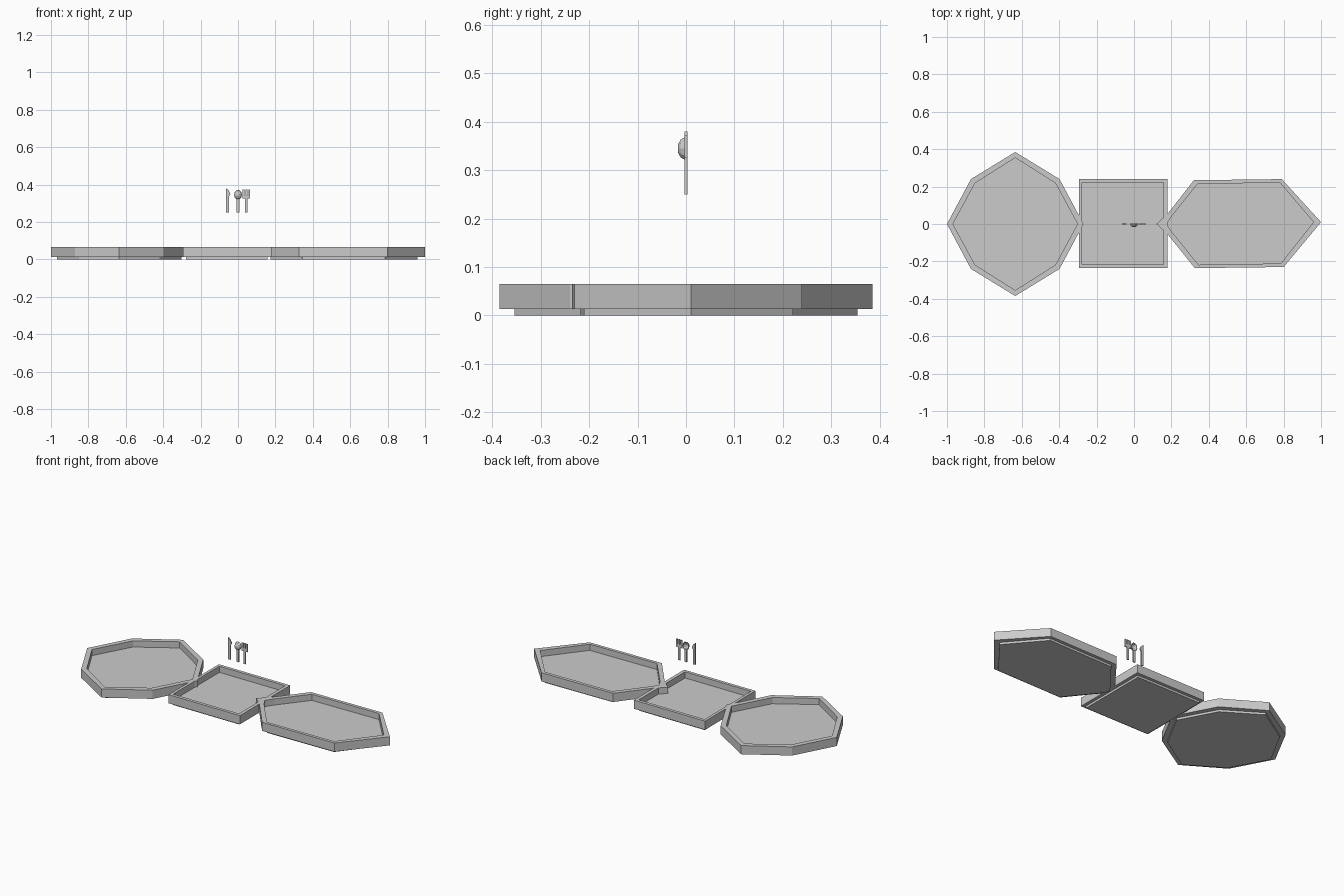
import bpy, bmesh, math

if "Cube" in bpy.data.objects:
    bpy.data.objects.remove(bpy.data.objects["Cube"])


def loft(name, rings):
    """Skin a list of equal-length point rings and cap both ends."""
    bm = bmesh.new()
    loops = [[bm.verts.new(p) for p in ring] for ring in rings]
    n = len(loops[0])
    for a, b in zip(loops, loops[1:]):
        for i in range(n):
            j = (i + 1) % n
            bm.faces.new((a[i], a[j], b[j], b[i]))
    bm.faces.new(loops[0][::-1])
    bm.faces.new(loops[-1])
    bmesh.ops.recalc_face_normals(bm, faces=bm.faces)
    mesh = bpy.data.meshes.new(name)
    bm.to_mesh(mesh)
    bm.free()
    obj = bpy.data.objects.new(name, mesh)
    bpy.context.collection.objects.link(obj)
    return obj


def tray(name, outer, inner):
    """Inset foot, outer wall, rim and recessed floor."""
    steps = [(inner, 0), (inner, 0.013), (outer, 0.013),
             (outer, 0.065), (inner, 0.065), (inner, 0.028)]
    return loft(name, [[(x, y, z) for x, y in o] for o, z in steps])


def flat(name, outline, t=0.003):
    """Flat cutlery piece drawn in the x-z plane."""
    return loft(name, [[(x, y, z) for x, z in outline] for y in (-t, t)])


def octagon(cx, rx, ry, mx, my):
    return [(cx + rx, 0), (cx + mx, my), (cx, ry), (cx - mx, my),
            (cx - rx, 0), (cx - mx, -my), (cx, -ry), (cx + mx, -my)]


def rect(x0, x1, y0, y1):
    return [(x0, y0), (x1, y0), (x1, y1), (x0, y1)]


# Three trays
tray("octagonal_tray", octagon(-0.635, 0.365, 0.385, 0.237, 0.24),
     octagon(-0.635, 0.333, 0.354, 0.215, 0.218))
tray("square_tray", rect(-0.295, 0.178, -0.236, 0.24),
     rect(-0.278, 0.158, -0.217, 0.221))
tray("long_tray",
     [(0.12, 0), (0.18, -0.055), (0.325, -0.236), (0.80, -0.23),
      (1.0, 0.01), (0.79, 0.24), (0.32, 0.234), (0.18, 0.055)],
     [(0.175, 0), (0.205, -0.045), (0.345, -0.218), (0.785, -0.211),
      (0.96, 0.01), (0.78, 0.221), (0.34, 0.214), (0.205, 0.045)])

# Knife
flat("knife", [(-0.063, 0.25), (-0.049, 0.25), (-0.049, 0.337),
               (-0.040, 0.347), (-0.049, 0.367), (-0.063, 0.38)])

# Spoon: handle and hollow bowl
flat("spoon_handle", rect(-0.007, 0.007, 0.25, 0.325))


def bowl_ring(s, y):
    return [(0.021 * s * math.cos(a), y, 0.345 + 0.026 * s * math.sin(a))
            for a in (math.tau * i / 10 for i in range(10))]


loft("spoon_bowl", [bowl_ring(s, y) for s, y in (
    (0.3, -0.017), (0.75, -0.011), (1.0, 0.0), (1.0, 0.003),
    (0.85, 0.003), (0.6, -0.008), (0.25, -0.013))])

# Fork: handle, bridge and three tines
flat("fork_handle", rect(0.037, 0.051, 0.25, 0.33))
flat("fork_bridge", rect(0.024, 0.065, 0.325, 0.345))
for i in range(3):
    x = 0.024 + i * 0.0155
    flat("fork_tine", rect(x, x + 0.010, 0.345, 0.373))
